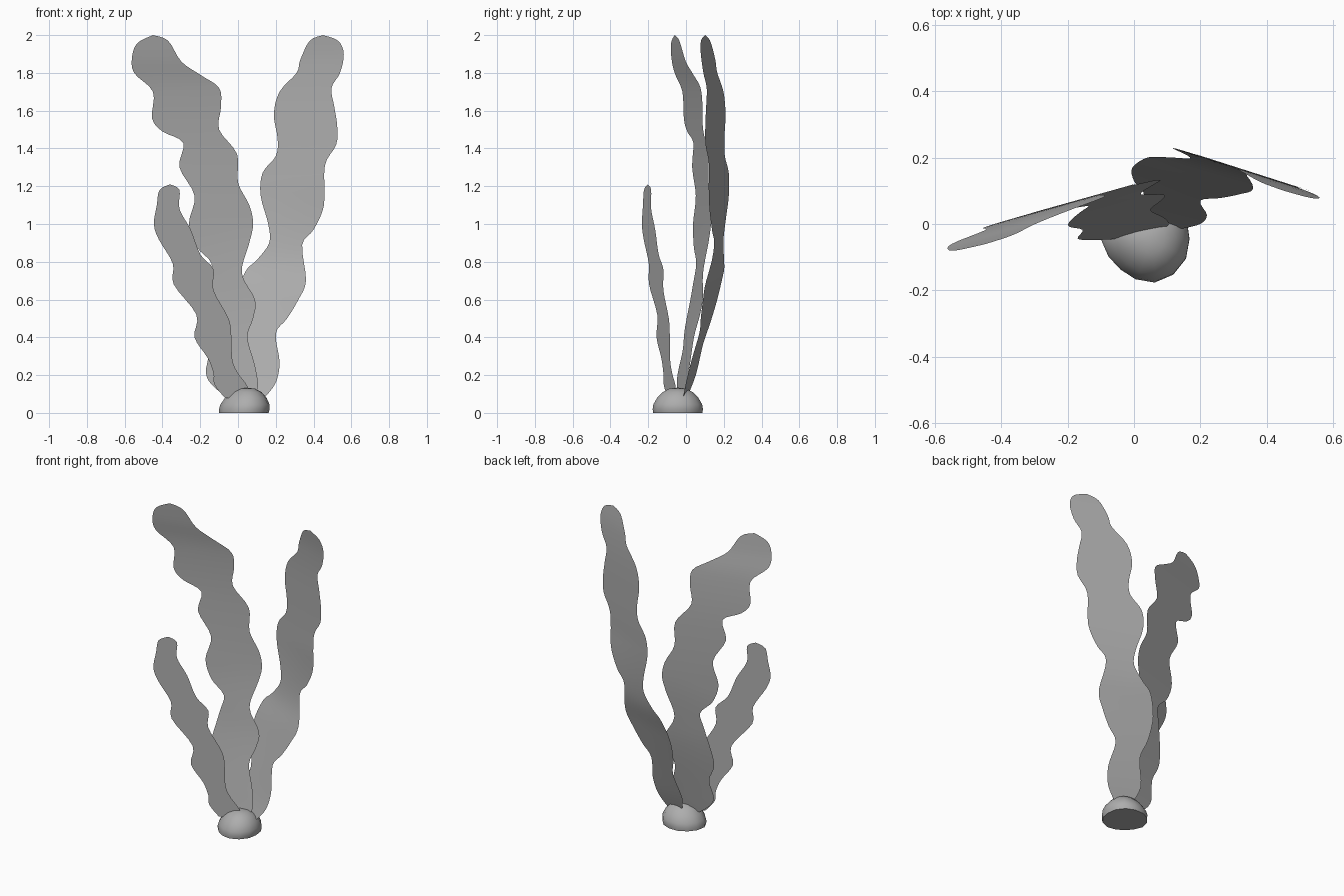
import bpy, bmesh, math

if "Cube" in bpy.data.objects:
    bpy.data.objects.remove(bpy.data.objects["Cube"])

grey = bpy.data.materials.new("dark_grey")
grey.diffuse_color = (.42, .42, .42, 1)
grey.use_nodes = True
grey.node_tree.nodes["Principled BSDF"].inputs["Base Color"].default_value = grey.diffuse_color


def finish(name, bm, angle=40):
    me = bpy.data.meshes.new(name)
    bm.to_mesh(me)
    bm.free()
    me.materials.append(grey)
    ob = bpy.data.objects.new(name, me)
    bpy.context.collection.objects.link(ob)
    bpy.context.view_layer.objects.active = ob
    ob.select_set(True)
    bpy.ops.object.shade_smooth_by_angle(angle=math.radians(angle))
    ob.select_set(False)


def spline(pts, steps=4):
    """Catmull-Rom curve through 2D points."""
    p = [pts[0]] + pts + [pts[-1]]
    out = []
    for i in range(1, len(p) - 2):
        a, b, c, d = p[i - 1:i + 3]
        for s in range(steps):
            t = s / steps
            out.append(tuple(0.5 * (2 * b[k] + (c[k] - a[k]) * t
                       + (2 * a[k] - 5 * b[k] + 4 * c[k] - d[k]) * t * t
                       + (3 * b[k] - a[k] - 3 * c[k] + d[k]) * t ** 3) for k in (0, 1)))
    return out + [pts[-1]]


def lookup(table, z):
    if z <= table[0][0]:
        return table[0][1]
    for (z0, v0), (z1, v1) in zip(table, table[1:]):
        if z <= z1:
            return v0 + (v1 - v0) * (z - z0) / (z1 - z0)
    return table[-1][1]


def blade(name, left, right, slope, depth, cols=4):
    """Wavy sheet between two (x, z) edges; y = depth(z) + slope(z) * x."""
    bend = spline(depth, 6)
    bm = bmesh.new()
    rows = []
    for (xl, zl), (xr, zr) in zip(spline(left), spline(right)):
        row = []
        for j in range(cols + 1):
            t = j / cols
            x, z = xl + (xr - xl) * t, zl + (zr - zl) * t
            row.append(bm.verts.new((x, lookup(bend, z) + lookup(slope, z) * x, z)))
        rows.append(row)
    for a, b in zip(rows, rows[1:]):
        for j in range(cols):
            bm.faces.new((a[j], a[j + 1], b[j + 1], b[j]))
    bmesh.ops.remove_doubles(bm, verts=bm.verts, dist=0.0005)
    finish(name, bm)


# Tall left blade
blade("tall_left_blade",
      [(-.05, .08), (-.13, .14), (-.17, .21), (-.155, .33), (-.20, .46), (-.16, .68), (-.14, .79),
       (-.22, .88), (-.26, 1.0), (-.23, 1.15), (-.31, 1.3), (-.29, 1.43), (-.40, 1.49),
       (-.455, 1.56), (-.45, 1.7), (-.55, 1.8), (-.56, 1.89), (-.53, 1.96), (-.45, 2.0)],
      [(.08, .08), (.105, .14), (.09, .25), (.05, .4), (.08, .5), (.09, .6), (.02, .74),
       (.06, .9), (.08, 1.0), (.06, 1.1), (0, 1.22), (-.005, 1.37), (-.10, 1.5),
       (-.09, 1.62), (-.10, 1.72), (-.20, 1.79), (-.30, 1.86), (-.37, 1.97), (-.45, 2.0)],
      [(.1, .2), (1, .28)],
      [(.08, -.035), (.2, -.01), (.5, .05), (.7, .08), (1, .11), (1.4, .12), (1.7, .107), (1.88, .08), (2, .065)])

# Tall right blade
blade("tall_right_blade",
      [(.03, .08), (-.01, .2), (.03, .36), (0, .48), (-.005, .62), (.04, .75), (.10, .81),
       (.165, .9), (.16, 1.0), (.12, 1.15), (.13, 1.27), (.20, 1.36), (.21, 1.45),
       (.19, 1.58), (.22, 1.7), (.31, 1.8), (.33, 1.87), (.38, 1.97), (.45, 2.0)],
      [(.14, .08), (.20, .16), (.22, .27), (.20, .42), (.26, .5), (.32, .6), (.36, .7),
       (.34, .89), (.40, .97), (.455, 1.1), (.46, 1.31), (.52, 1.42), (.525, 1.52),
       (.51, 1.62), (.495, 1.72), (.54, 1.8), (.56, 1.9), (.53, 1.97), (.45, 2.0)],
      [(.1, -.18), (.7, -.24), (1.2, -.32)],
      [(.08, .01), (.2, .05), (.4, .107), (.65, .178), (.85, .235), (1.17, .265), (1.6, .27), (1.85, .262), (2, .245)])

# Short front blade
blade("short_blade",
      [(-.07, .08), (-.125, .15), (-.13, .21), (-.16, .29), (-.23, .4), (-.22, .52), (-.34, .68),
       (-.345, .79), (-.42, .92), (-.445, 1.0), (-.43, 1.1), (-.415, 1.18), (-.36, 1.21)],
      [(.05, .08), (.05, .14), (0, .21), (-.03, .28), (-.035, .4), (-.05, .5), (-.13, .65),
       (-.13, .76), (-.20, .84), (-.25, .97), (-.31, 1.08), (-.31, 1.18), (-.36, 1.21)],
      [(0, .36)], [(.08, -.073), (1.21, -.073)])

# Rounded rock holding the blades
bm = bmesh.new()
radii = [.135, .14, .142, .138, .136, .135, .135, .133, .122, .118, .125, .135, .138, .138]
n = len(radii)
rings = []
for z, s in ((0, .98), (.02, 1), (.045, .97), (.08, .82), (.11, .6), (.128, .33)):
    rings.append([bm.verts.new((.03 + .13 * z + r * s * math.cos(2 * math.pi * i / n),
                                -.045 + r * s * math.sin(2 * math.pi * i / n), z))
                  for i, r in enumerate(radii)])
for a, b in zip(rings, rings[1:]):
    for i in range(n):
        bm.faces.new((a[i], a[(i + 1) % n], b[(i + 1) % n], b[i]))
bm.faces.new(rings[0][::-1])
top = bm.verts.new((.045, -.045, .134))
for i in range(n):
    bm.faces.new((rings[-1][i], rings[-1][(i + 1) % n], top))
finish("base_rock", bm)
